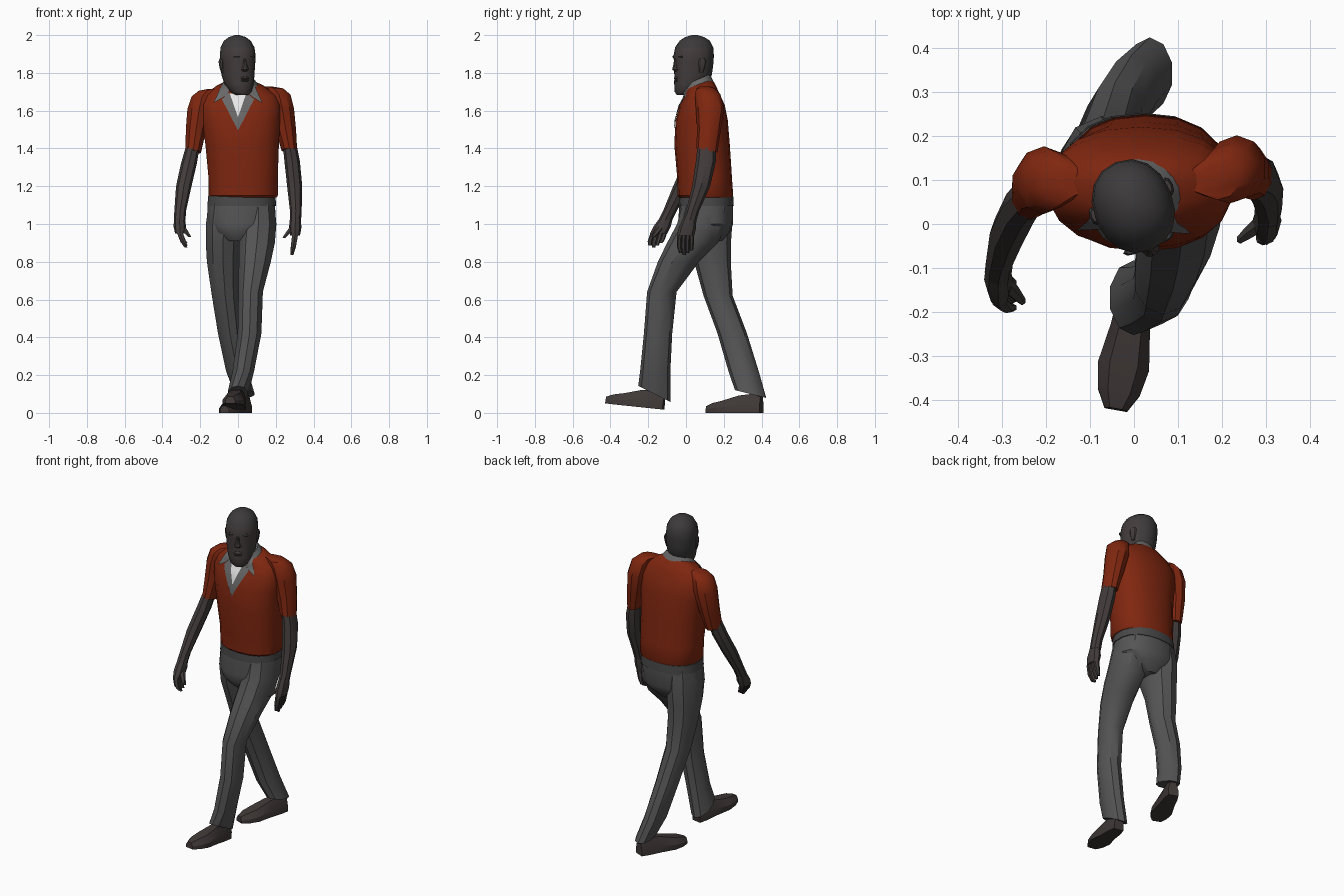
import bpy
import bmesh
from math import cos, sin, pi, radians, copysign
from mathutils import Matrix, Vector
from mathutils.bvhtree import BVHTree

default_cube = bpy.data.objects.get("Cube")
if default_cube:
    bpy.data.objects.remove(default_cube, do_unlink=True)


def make_material(name, red, green, blue):
    material = bpy.data.materials.new(name)
    material.use_nodes = True
    colour = (red, green, blue, 1)
    material.diffuse_color = colour
    material.node_tree.nodes["Principled BSDF"].inputs["Base Color"].default_value = colour
    return material


SKIN = make_material("dark skin", .055, .046, .044)
HAIR = make_material("black hair", .045, .042, .042)
RED = make_material("red knit", .215, .02, .005)
COLLAR = make_material("grey collar", .14, .14, .14)
WHITE = make_material("white undershirt", .8, .8, .8)
TROUSER = make_material("grey trousers", .09, .09, .09)
BELT = make_material("dark belt", .065, .065, .065)
SHOE = make_material("brown shoes", .05, .04, .038)


def finish(name, bm, material, angle=35, frame=None):
    """Turn a bmesh into a shaded object."""
    bmesh.ops.recalc_face_normals(bm, faces=bm.faces)
    mesh = bpy.data.meshes.new(name)
    bm.to_mesh(mesh)
    bm.free()
    mesh.materials.append(material)
    obj = bpy.data.objects.new(name, mesh)
    bpy.context.collection.objects.link(obj)
    if frame:
        obj.matrix_world = frame
    bpy.ops.object.select_all(action="DESELECT")
    obj.select_set(True)
    bpy.context.view_layer.objects.active = obj
    bpy.ops.object.shade_smooth_by_angle(angle=radians(angle))
    return obj


def skin_rings(bm, rings, caps=True):
    """Bridge successive lists of points with quads."""
    loops = [[bm.verts.new(point) for point in ring] for ring in rings]
    count = len(loops[0])
    for low, high in zip(loops, loops[1:]):
        for i in range(count):
            j = (i + 1) % count
            bm.faces.new((low[i], low[j], high[j], high[i]))
    if caps:
        bm.faces.new(loops[0])
        bm.faces.new(loops[-1])


def oval(x, y, z, rx, ry, tilt=0, sides=10, power=2):
    """Level or tilted superellipse ring with a corner at the front."""
    points = []
    for i in range(sides):
        angle = 2 * pi * i / sides - pi / 2
        c, s = cos(angle), sin(angle)
        dx = rx * copysign(abs(c) ** (2 / power), c)
        dy = ry * copysign(abs(s) ** (2 / power), s)
        points.append((x + dx, y + dy, z + tilt * dy))
    return points


def loft(name, material, rings, sides=10, power=2, angle=35, frame=None):
    bm = bmesh.new()
    skin_rings(bm, [oval(*ring, sides=sides, power=power) for ring in rings])
    return finish(name, bm, material, angle, frame)


# Sweater body
torso = loft("sweater_body", RED, [
    (.027, .105, 1.14, .178, .14), (.027, .103, 1.15, .186, .147),
    (.027, .098, 1.25, .186, .145), (.022, .085, 1.42, .197, .147),
    (.015, .083, 1.55, .21, .138), (.012, .086, 1.63, .215, .119),
    (.012, .084, 1.685, .19, .092, .1), (.012, .072, 1.725, .13, .078, .3),
    (.01, .06, 1.745, .075, .062, .4)], sides=18, power=2.3, angle=40)

# Short sleeves with rounded shoulders
loft("right_sleeve", RED, [
    (-.135, .095, 1.715, .025, .03), (-.165, .098, 1.705, .045, .052),
    (-.19, .1, 1.675, .059, .07), (-.205, .1, 1.61, .066, .077),
    (-.222, .09, 1.5, .057, .068), (-.237, .065, 1.38, .043, .056, -.2)])
loft("left_sleeve", RED, [
    (.15, .1, 1.728, .03, .03), (.19, .105, 1.718, .052, .05),
    (.218, .115, 1.685, .063, .068), (.234, .127, 1.61, .066, .075),
    (.253, .122, 1.5, .057, .063), (.272, .11, 1.39, .043, .056, -.2)])

# Bare forearms
loft("right_forearm", SKIN, [
    (-.237, .065, 1.42, .036, .047), (-.26, .035, 1.32, .042, .049),
    (-.287, -.02, 1.2, .041, .048), (-.306, -.085, 1.07, .031, .036),
    (-.309, -.11, 1.02, .031, .036)], sides=8)
loft("left_forearm", SKIN, [
    (.272, .11, 1.43, .036, .047), (.287, .105, 1.33, .041, .053),
    (.3, .08, 1.2, .04, .048), (.306, .035, 1.07, .031, .035),
    (.304, .02, 1.02, .03, .036)], sides=8)


def hand(side, wrist, palm, tips, thumb):
    """Palm, four fingers fanned along y, and a thumb."""
    wrist, palm, tips, thumb = map(Vector, (wrist, palm, tips, thumb))
    loft(side + "_palm", SKIN, [
        (*wrist, .028, .033), (*wrist.lerp(palm, .6), .033, .046),
        (*palm, .026, .046)], sides=8)
    for i in range(4):
        spread = Vector((0, (i - 1.5) * .021, 0))
        drop = Vector((0, 0, .012 * abs(i - 1)))
        root = palm + spread
        end = tips + spread * .9 + drop
        knuckle = root.lerp(end, .5) + (root - wrist) * .1
        loft(f"{side}_finger_{i + 1}", SKIN, [
            (*root, .018, .013), (*knuckle, .015, .012), (*end, .009, .009)], sides=6)
    base = wrist.lerp(palm, .4)
    loft(side + "_thumb", SKIN, [
        (*base, .02, .022), (*(base.lerp(thumb, .6)), .016, .016),
        (*thumb, .009, .01)], sides=6)


hand("right", (-.31, -.1, 1.04), (-.307, -.145, .95), (-.275, -.162, .875), (-.255, -.175, .93))
hand("left", (.304, .022, 1.04), (.302, -.002, .94), (.285, .0, .835), (.242, -.035, .925))

# Neck and head, turned a little to its left
neck = loft("neck", SKIN, [
    (.012, .07, 1.6, .07, .065), (.008, .055, 1.7, .066, .06, .2),
    (.002, .048, 1.8, .066, .066)], sides=12)
FACE = Matrix.Translation((0, .037, 0)) @ Matrix.Rotation(radians(22), 4, "Z")
head = loft("head", SKIN, [
    (0, -.058, 1.682, .032, .03), (0, -.042, 1.7, .056, .057),
    (0, -.016, 1.74, .074, .085), (0, 0, 1.785, .083, .1),
    (0, .003, 1.835, .087, .105), (0, .004, 1.865, .09, .106),
    (0, .004, 1.89, .091, .108), (0, .007, 1.935, .086, .102),
    (0, .01, 1.97, .068, .081), (0, .01, 1.99, .042, .05),
    (0, .01, 2, .012, .015)], sides=16, power=2.15, angle=50, frame=FACE)
head.data.materials.append(HAIR)
for face in head.data.polygons:
    centre = face.center
    if centre.z > 1.95 or (centre.y > .03 and centre.z > 1.8):
        face.material_index = 1

loft("nose", SKIN, [
    (0, -.092, 1.808, .015, .012), (0, -.1, 1.818, .021, .019),
    (0, -.102, 1.84, .012, .011), (0, -.1, 1.875, .008, .006)], sides=8, frame=FACE)
loft("lips", SKIN, [
    (0, -.085, 1.748, .02, .01), (0, -.09, 1.76, .028, .014),
    (0, -.09, 1.766, .028, .011), (0, -.092, 1.772, .028, .014),
    (0, -.09, 1.782, .018, .01)], sides=8, frame=FACE)
for side, sign in (("right", -1), ("left", 1)):
    loft(side + "_ear", SKIN, [
        (sign * .083, .012, 1.8, .007, .01), (sign * .088, .014, 1.825, .009, .016),
        (sign * .091, .016, 1.86, .011, .022), (sign * .09, .016, 1.875, .007, .015)],
        sides=8, frame=FACE)
    loft(side + "_brow", HAIR, [
        (sign * .036, -.088, 1.878, .022, .008), (sign * .036, -.088, 1.886, .026, .011),
        (sign * .036, -.088, 1.893, .02, .008)], sides=8, frame=FACE)

# Collar band, open at the front
band = bmesh.new()
skin_rings(band, [oval(*ring, sides=20) for ring in (
    (.01, .062, 1.7, .118, .092, .4), (.01, .06, 1.73, .1, .08, .45),
    (.008, .055, 1.762, .077, .07, .45), (.008, .055, 1.755, .065, .06, .45))], caps=False)
front = [f for f in band.faces if f.calc_center_median().y < 0 and abs(f.calc_center_median().x) < .07]
bmesh.ops.delete(band, geom=front, context="FACES")
finish("collar_band", band, COLLAR)

# Neckline pieces laid on the chest
surface = bmesh.new()
surface.from_mesh(torso.data)
surface.from_mesh(neck.data)
chest = BVHTree.FromBMesh(surface)
surface.free()


def patch(name, material, corners, lift, steps=6):
    """Four-cornered plate in x and z, dropped on to the chest."""
    a, b, c, d = map(Vector, corners)
    bm = bmesh.new()
    grid = []
    for i in range(steps + 1):
        row = []
        for j in range(steps + 1):
            u, v = i / steps, j / steps
            spot = a.lerp(b, u).lerp(d.lerp(c, u), v)
            hit = chest.ray_cast(Vector((spot.x, -1, spot.y)), Vector((0, 1, 0)))[0]
            y = hit.y if hit else .03
            row.append(bm.verts.new((spot.x, y - lift, spot.y)))
        grid.append(row)
    for i in range(steps):
        for j in range(steps):
            bm.faces.new((grid[i][j], grid[i + 1][j], grid[i + 1][j + 1], grid[i][j + 1]))
    bmesh.ops.remove_doubles(bm, verts=bm.verts, dist=.0005)
    plate = finish(name, bm, material)
    for face in plate.data.polygons:
        if face.normal.y > 0:
            face.flip()


patch("undershirt", WHITE, [(-.055, 1.69), (.055, 1.69), (.003, 1.56), (-.003, 1.56)], .004)
for side, sign in (("right", -1), ("left", 1)):
    patch(side + "_neck_trim", COLLAR, [
        (sign * .045, 1.695), (sign * .085, 1.66), (0, 1.495), (0, 1.565)], .006)
    patch(side + "_collar_flap", COLLAR, [
        (sign * .085, 1.74), (sign * .13, 1.64), (sign * .075, 1.672), (sign * .045, 1.7)], .01)

# Belt, with hips tapering to the crotch
loft("belt", BELT, [
    (.02, .107, 1.095, .184, .146), (.02, .107, 1.147, .181, .143)], sides=18, power=2.3)
loft("trouser_hips", TROUSER, [
    (.018, .107, 1.11, .18, .142), (.017, .104, 1.0, .186, .146),
    (.012, .095, .955, .15, .136), (.005, .09, .91, .08, .1)], sides=18, power=2.3)

# Trouser legs in mid stride, with a slanted cuff
loft("left_trouser_leg", TROUSER, [
    (.107, .107, 1.11, .09, .125), (.108, .085, 1.0, .1, .132), (.1, .035, .9, .1, .135),
    (.089, -.04, .8, .089, .109), (.067, -.128, .64, .068, .078),
    (.061, -.148, .42, .066, .075), (.028, -.163, .22, .06, .08),
    (-.001, -.168, .1, .056, .085, -.5)])
loft("right_trouser_leg", TROUSER, [
    (-.069, .107, 1.11, .09, .125), (-.075, .113, 1.0, .1, .132), (-.079, .12, .9, .096, .118),
    (-.08, .14, .8, .089, .097), (-.068, .17, .62, .074, .077),
    (-.043, .245, .42, .066, .078), (-.005, .305, .22, .061, .08),
    (.036, .342, .1, .053, .083, -.25)])


# Shoes, toe along -y
def shoe(name, heel, yaw, pitch):
    frame = (Matrix.Translation(heel) @ Matrix.Rotation(radians(yaw), 4, "Z")
             @ Matrix.Rotation(radians(pitch), 4, "X"))
    stations = [(0, .03, .085), (-.05, .04, .1), (-.12, .045, .092),
                (-.21, .059, .065), (-.27, .048, .052), (-.31, .026, .036)]
    bm = bmesh.new()
    skin_rings(bm, [[(-w, y, 0), (-w, y, h * .45), (-w * .55, y, h),
                     (w * .55, y, h), (w, y, h * .45), (w, y, 0)] for y, w, h in stations])
    finish(name, bm, SHOE, 25, frame)


shoe("left_shoe", (.012, -.12, .018), -10, -6)
shoe("right_shoe", (.045, .4, 0), -22, 0)
